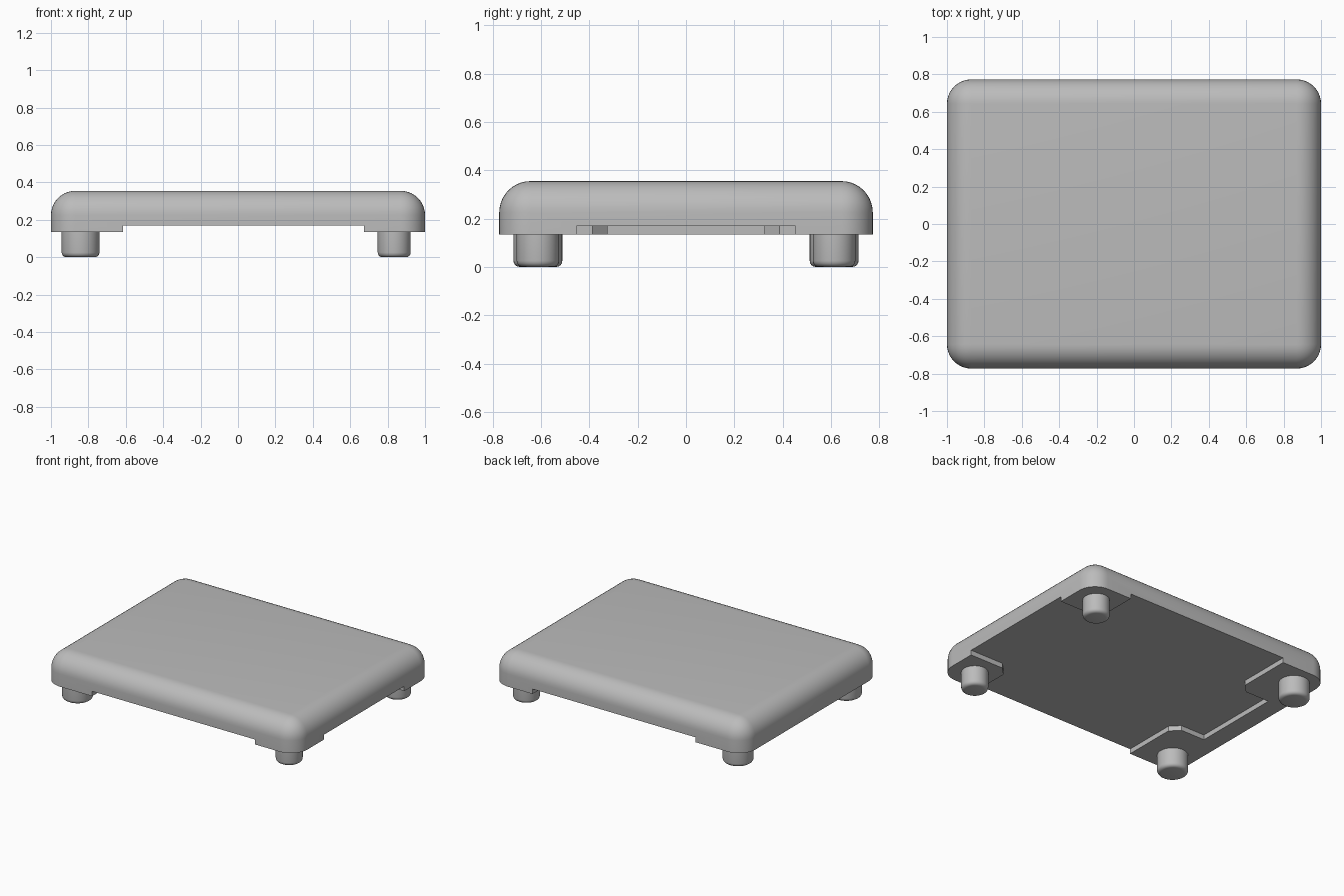
import bpy, bmesh

old = bpy.data.objects.get("Cube")
if old:
    bpy.data.objects.remove(old, do_unlink=True)

grey = bpy.data.materials.new("plain grey")
grey.use_nodes = True
colour = (0.5, 0.5, 0.5, 1)
grey.diffuse_color = colour
grey.node_tree.nodes["Principled BSDF"].inputs["Base Color"].default_value = colour

WIDTH, DEPTH, TOP = 2.0, 1.546, 0.355
UNDERSIDE, RECESS = 0.135, 0.17
ROUND = 0.13


def make_object(name, bm):
    bmesh.ops.recalc_face_normals(bm, faces=bm.faces)
    mesh = bpy.data.meshes.new(name)
    bm.to_mesh(mesh)
    bm.free()
    mesh.materials.append(grey)
    obj = bpy.data.objects.new(name, mesh)
    bpy.context.collection.objects.link(obj)
    return obj


def select_only(obj):
    bpy.ops.object.select_all(action='DESELECT')
    obj.select_set(True)
    bpy.context.view_layer.objects.active = obj


def smooth(obj):
    select_only(obj)
    bpy.ops.object.shade_smooth_by_angle(angle=0.6)


# Slab: box with rounded upright and top edges, square lower rim
bm = bmesh.new()
bmesh.ops.create_cube(bm, size=1)
for v in bm.verts:
    v.co.x *= WIDTH
    v.co.y *= DEPTH
    v.co.z = TOP if v.co.z > 0 else UNDERSIDE
rounded = [e for e in bm.edges if max(v.co.z for v in e.verts) > RECESS]
bmesh.ops.bevel(bm, geom=rounded, offset=ROUND, segments=10, profile=0.5,
                affect='EDGES', clamp_overlap=True)
slab = make_object("slab", bm)

# Recess cutter: leaves a foot pad at each corner and a strip along one end
half = [(-0.865, 0.325), (-0.675, 0.325), (-0.615, 0.387), (-0.615, 0.9),
        (0.675, 0.9), (0.675, 0.513), (0.735, 0.453), (1.1, 0.453)]
outline = half + [(x, -y) for x, y in reversed(half)]
bm = bmesh.new()
face = bm.faces.new([bm.verts.new((x, y, 0)) for x, y in outline])
extruded = bmesh.ops.extrude_face_region(bm, geom=[face])["geom"]
for v in extruded:
    if isinstance(v, bmesh.types.BMVert):
        v.co.z = RECESS
cutter = make_object("recess_cutter", bm)
cutter.hide_render = True

cut = slab.modifiers.new("recess", 'BOOLEAN')
cut.operation = 'DIFFERENCE'
cut.solver = 'EXACT'
cut.object = cutter
select_only(slab)
bpy.ops.object.modifier_apply(modifier=cut.name)
bpy.data.objects.remove(cutter, do_unlink=True)
smooth(slab)


# Feet: short cylinders with a softened lower rim
def foot(name, x, y, radius):
    bm = bmesh.new()
    bmesh.ops.create_cone(bm, cap_ends=True, segments=40, radius1=radius,
                          radius2=radius, depth=1)
    for v in bm.verts:
        v.co.z = UNDERSIDE + 0.005 if v.co.z > 0 else 0
    rim = [e for e in bm.edges if all(v.co.z == 0 for v in e.verts)]
    bmesh.ops.bevel(bm, geom=rim, offset=0.025, segments=4, profile=0.5,
                    affect='EDGES')
    obj = make_object(name, bm)
    obj.location = (x, y, 0)
    smooth(obj)


for side, y in (("front", -0.613), ("back", 0.613)):
    foot(side + "_left_foot", 0.835, y, 0.088)
    foot(side + "_right_foot", -0.842, y, 0.101)
